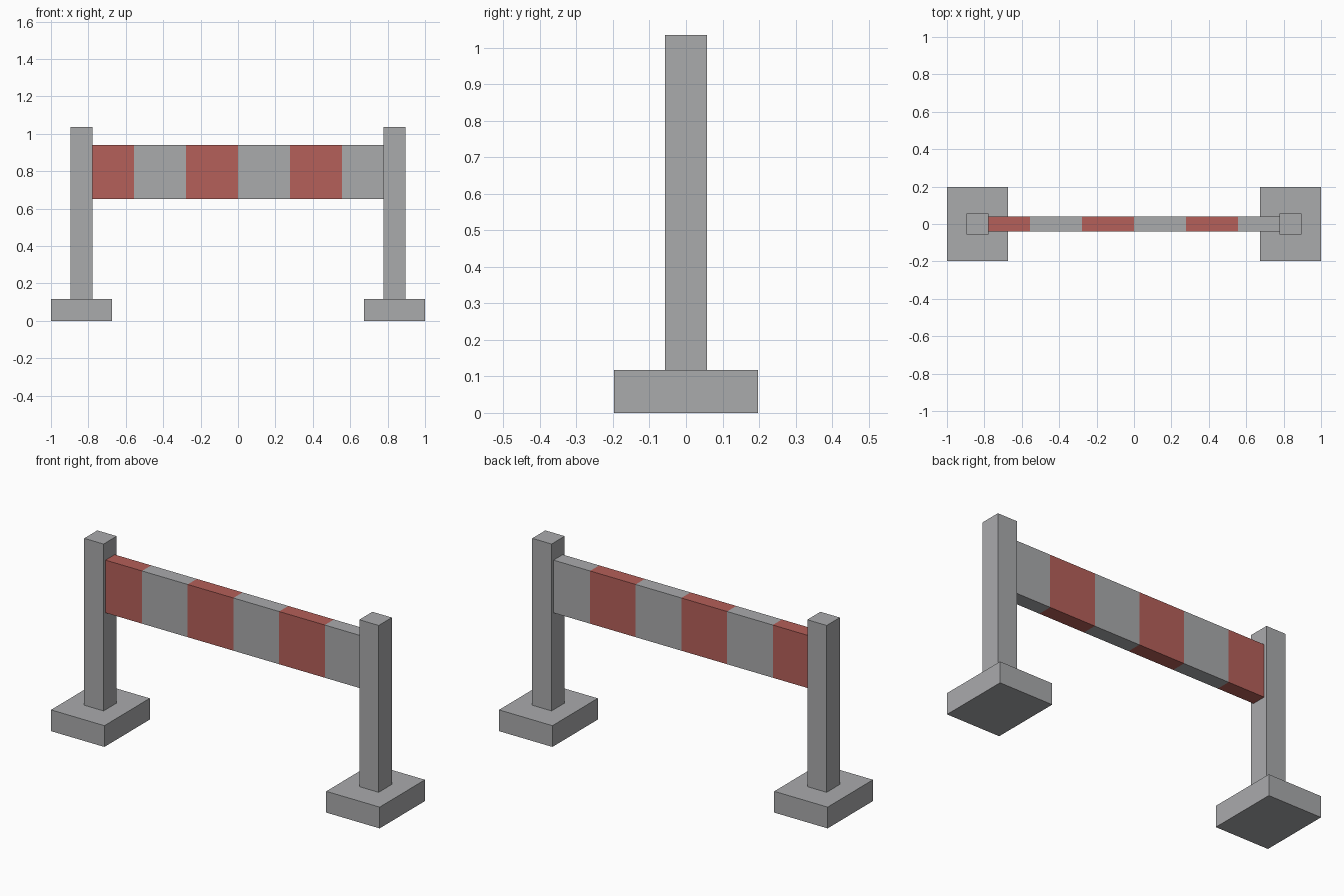
import bpy
import bmesh
import math

if "Cube" in bpy.data.objects:
    bpy.data.objects.remove(bpy.data.objects["Cube"], do_unlink=True)


def make_material(name, colour):
    mat = bpy.data.materials.new(name)
    mat.use_nodes = True
    mat.diffuse_color = colour
    mat.node_tree.nodes["Principled BSDF"].inputs["Base Color"].default_value = colour
    return mat


grey = make_material("concrete grey", (0.40, 0.405, 0.415, 1))
red = make_material("warning red", (0.46, 0.115, 0.10, 1))


def box(name, low, high, materials):
    """Flat-shaded box between two opposite corners, with its origin at its centre."""
    bm = bmesh.new()
    bmesh.ops.create_cube(bm, size=1)
    bmesh.ops.scale(bm, vec=[h - l for l, h in zip(low, high)], verts=bm.verts)
    mesh = bpy.data.meshes.new(name)
    bm.to_mesh(mesh)
    bm.free()
    for mat in materials:
        mesh.materials.append(mat)
    obj = bpy.data.objects.new(name, mesh)
    obj.location = [(l + h) / 2 for l, h in zip(low, high)]
    bpy.context.collection.objects.link(obj)
    return obj


# Feet and posts, one pair at each end
BASE_TOP = 0.117
POST_INNER = 0.778
for side, sign in (("left", 1), ("right", -1)):
    for part, inner, outer, depth, bottom, top in (
        ("foot", 0.675, 1.0, 0.197, 0, BASE_TOP),
        ("post", POST_INNER, 0.896, 0.057, BASE_TOP, 1.035),
    ):
        x_low, x_high = sorted((sign * inner, sign * outer))
        box(f"{side}_{part}", (x_low, -depth, bottom), (x_high, depth, top), [grey])

# Crossbar, cut into alternating stripes of equal pitch
STRIPE = 0.278
bar = box("striped_crossbar", (-POST_INNER, -0.04, 0.65), (POST_INNER, 0.04, 0.94), [grey, red])
bm = bmesh.new()
bm.from_mesh(bar.data)
for i in range(-2, 3):
    bmesh.ops.bisect_plane(bm, geom=bm.verts[:] + bm.edges[:] + bm.faces[:],
                           plane_co=(i * STRIPE, 0, 0), plane_no=(1, 0, 0))
for face in bm.faces:
    stripe = math.floor(face.calc_center_median().x / STRIPE)
    face.material_index = stripe % 2
bm.to_mesh(bar.data)
bm.free()
